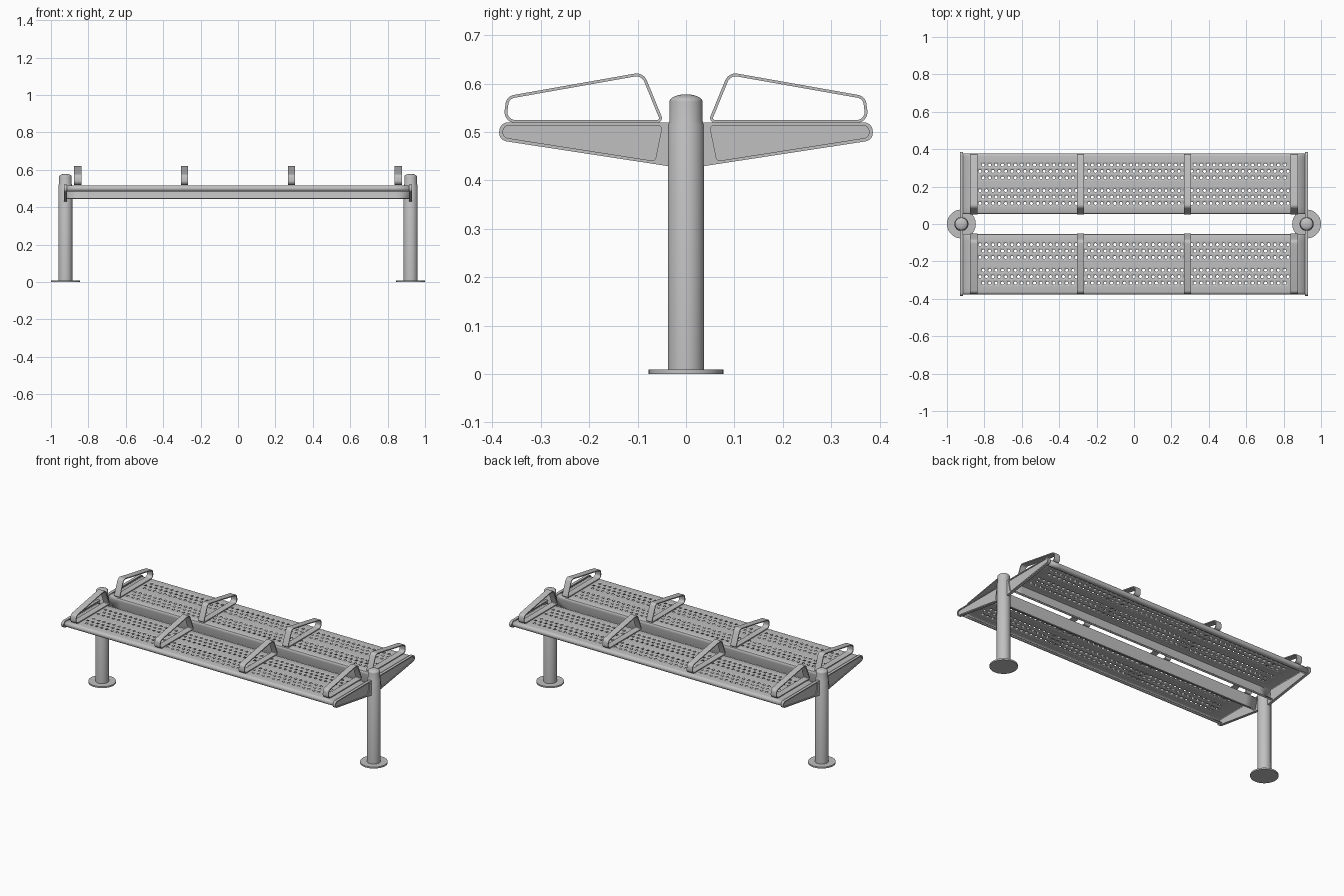
import bpy, bmesh, math
from mathutils import Vector

cube = bpy.data.objects.get("Cube")
if cube:
    bpy.data.objects.remove(cube)

steel = bpy.data.materials.new("grey_steel")
steel.use_nodes = True
GREY = (0.53, 0.53, 0.53, 1)
steel.diffuse_color = GREY
steel.node_tree.nodes["Principled BSDF"].inputs["Base Color"].default_value = GREY


def finish(bm, name, thickness=0):
    """Turn a bmesh into a shaded object, optionally as sheet metal."""
    bmesh.ops.remove_doubles(bm, verts=bm.verts, dist=1e-5)
    bmesh.ops.recalc_face_normals(bm, faces=bm.faces)
    mesh = bpy.data.meshes.new(name)
    bm.to_mesh(mesh)
    bm.free()
    mesh.materials.append(steel)
    ob = bpy.data.objects.new(name, mesh)
    bpy.context.collection.objects.link(ob)
    if thickness:
        mod = ob.modifiers.new("sheet", "SOLIDIFY")
        mod.thickness = thickness
        mod.offset = 0
    bpy.ops.object.select_all(action="DESELECT")
    bpy.context.view_layer.objects.active = ob
    ob.select_set(True)
    bpy.ops.object.shade_smooth_by_angle(angle=math.radians(35))
    return ob


def rounded(corners, steps=7):
    """Round each (y, z, radius) corner of a closed outline."""
    pts = []
    for i, (y, z, r) in enumerate(corners):
        p = Vector((y, z))
        a = (Vector(corners[i - 1][:2]) - p).normalized()
        b = (Vector(corners[(i + 1) % len(corners)][:2]) - p).normalized()
        half = a.angle(b) / 2
        centre = p + (a + b).normalized() * (r / math.sin(half))
        start = p + a * (r / math.tan(half)) - centre
        end = p + b * (r / math.tan(half)) - centre
        for k in range(steps + 1):
            blend = start.normalized().slerp(end.normalized(), k / steps)
            pts.append(centre + blend.normalized() * r)
    return pts


def inset(pts, d):
    """Move a closed outline inward by d."""
    area = sum(pts[i - 1].x * p.y - p.x * pts[i - 1].y for i, p in enumerate(pts))
    side = 1 if area > 0 else -1
    out = []
    for i, p in enumerate(pts):
        t = (pts[(i + 1) % len(pts)] - p).normalized() + (p - pts[i - 1]).normalized()
        t.normalize()
        out.append(p + Vector((-t.y, t.x)) * d * side)
    return out


def loop_bar(name, outer, inner, x0, x1, sy):
    """Closed flat bar between two outlines."""
    bm = bmesh.new()
    rings = [[bm.verts.new((x, p.x * sy, p.y)) for p in pts]
             for x, pts in ((x0, outer), (x1, outer), (x1, inner), (x0, inner))]
    n = len(outer)
    for k in range(4):
        a, b = rings[k], rings[(k + 1) % 4]
        for i in range(n):
            j = (i + 1) % n
            bm.faces.new((a[i], a[j], b[j], b[i]))
    return finish(bm, name)


def plate(name, pts, x0, x1, sy):
    """Solid plate with the given side outline."""
    bm = bmesh.new()
    face = bm.faces.new([bm.verts.new((x0, p.x * sy, p.y)) for p in pts])
    res = bmesh.ops.extrude_face_region(bm, geom=[face], use_keep_orig=True)
    moved = [v for v in res["geom"] if isinstance(v, bmesh.types.BMVert)]
    bmesh.ops.translate(bm, verts=moved, vec=(x1 - x0, 0, 0))
    return finish(bm, name)


def lathe(name, profile, x, steps=40):
    """Revolve an (r, z) profile about an upright axis."""
    bm = bmesh.new()
    vs = [bm.verts.new((r, 0, z)) for r, z in profile]
    es = [bm.edges.new(e) for e in zip(vs, vs[1:])]
    bmesh.ops.spin(bm, geom=vs + es, cent=(0, 0, 0), axis=(0, 0, 1),
                   angle=math.tau, steps=steps, use_duplicate=False)
    bmesh.ops.translate(bm, verts=bm.verts, vec=(x, 0, 0))
    return finish(bm, name)


# Perforated seat: one bent sheet with staggered rows of holes
HALF = 0.01715
COLS, ROWS = 49, 7
TOP = 0.5135
MID_Y = 0.213
HOLE = 0.0085


def seat(name, sy):
    xs = [-0.916] + [i * HALF for i in range(-COLS, COLS + 1)] + [0.916]
    flange = [(0.078, 0.446), (0.067, 0.446), (0.055, 0.498), (0.055, 0.506),
              (0.058, 0.511), (0.064, TOP)]
    flat = [(MID_Y + j * HALF, TOP) for j in range(-ROWS, ROWS + 1)]
    lip = [(0.362 + 0.0135 * math.sin(a), 0.5 + 0.0135 * math.cos(a))
           for a in (math.pi * k / 10 for k in range(11))] + [(0.35, 0.4865)]
    prof = flange + flat + lip
    bm = bmesh.new()
    grid = [[bm.verts.new((x, y * sy, z)) for y, z in prof] for x in xs]
    covered = set()
    around = [(1, 0), (1, 1), (0, 1), (-1, 1), (-1, 0), (-1, -1), (0, -1), (1, -1)]
    for n, row in enumerate((-6, -4, -2, 2, 4, 6)):
        j = len(flange) + ROWS + row
        for i in range(2 + n % 2, 2 * COLS + 1, 2):
            cx, cy = xs[i], prof[j][0]
            border = [grid[i + a][j + b] for a, b in around]
            hole = []
            for k in range(8):
                t = k * math.pi / 4
                hole.append(bm.verts.new((cx + HOLE * math.cos(t),
                                          (cy + HOLE * math.sin(t)) * sy, TOP)))
            for k in range(8):
                m = (k + 1) % 8
                bm.faces.new((border[k], border[m], hole[m], hole[k]))
            covered |= {(i + a, j + b) for a in (-1, 0) for b in (-1, 0)}
    for i in range(len(xs) - 1):
        for j in range(len(prof) - 1):
            if (i, j) not in covered:
                bm.faces.new((grid[i][j], grid[i + 1][j],
                              grid[i + 1][j + 1], grid[i][j + 1]))
    loose = [v for v in bm.verts if not v.link_faces]
    bmesh.ops.delete(bm, geom=loose, context="VERTS")
    return finish(bm, name, 0.005)


ARM = rounded([(0.378, 0.519, 0.022), (0.371, 0.574, 0.021),
               (0.088, 0.624, 0.023), (0.045, 0.519, 0.01)])
BRACKET = rounded([(0.386, 0.520, 0.0185), (0.386, 0.483, 0.0175),
                   (0.02, 0.427, 0.001), (0.02, 0.520, 0.001)])
POCKET = rounded([(0.378, 0.514, 0.0125), (0.378, 0.489, 0.0115),
                  (0.064, 0.440, 0.008), (0.049, 0.514, 0.008)])

for sy, side in ((-1, "front"), (1, "back")):
    seat(side + "_seat", sy)
    # Armrest loops
    for n, x in enumerate((-0.857, -0.286, 0.286, 0.857)):
        loop_bar(f"{side}_armrest_{n + 1}", ARM, inset(ARM, 0.006),
                 x - 0.019, x + 0.019, sy)
    # End brackets: raised rim and thin web
    for sx, end in ((-1, "right"), (1, "left")):
        loop_bar(f"{side}_{end}_bracket_rim", BRACKET, POCKET,
                 sx * 0.914, sx * 0.931, sy)
        plate(f"{side}_{end}_bracket_web", inset(POCKET, -0.002),
              sx * 0.917, sx * 0.926, sy)

# Posts with domed caps and round foot plates
dome = [(0.034 * math.cos(a), 0.563 + 0.015 * math.sin(a))
        for a in (math.pi / 2 * k / 8 for k in range(8))] + [(0, 0.578)]
for sx, end in ((-1, "right"), (1, "left")):
    x = sx * 0.923
    lathe(end + "_post", [(0, 0.004), (0.0375, 0.004), (0.0375, 0.515),
                          (0.034, 0.523)] + dome, x)
    lathe(end + "_foot_plate", [(0, 0), (0.077, 0), (0.077, 0.009), (0, 0.009)],
          x, 48)
